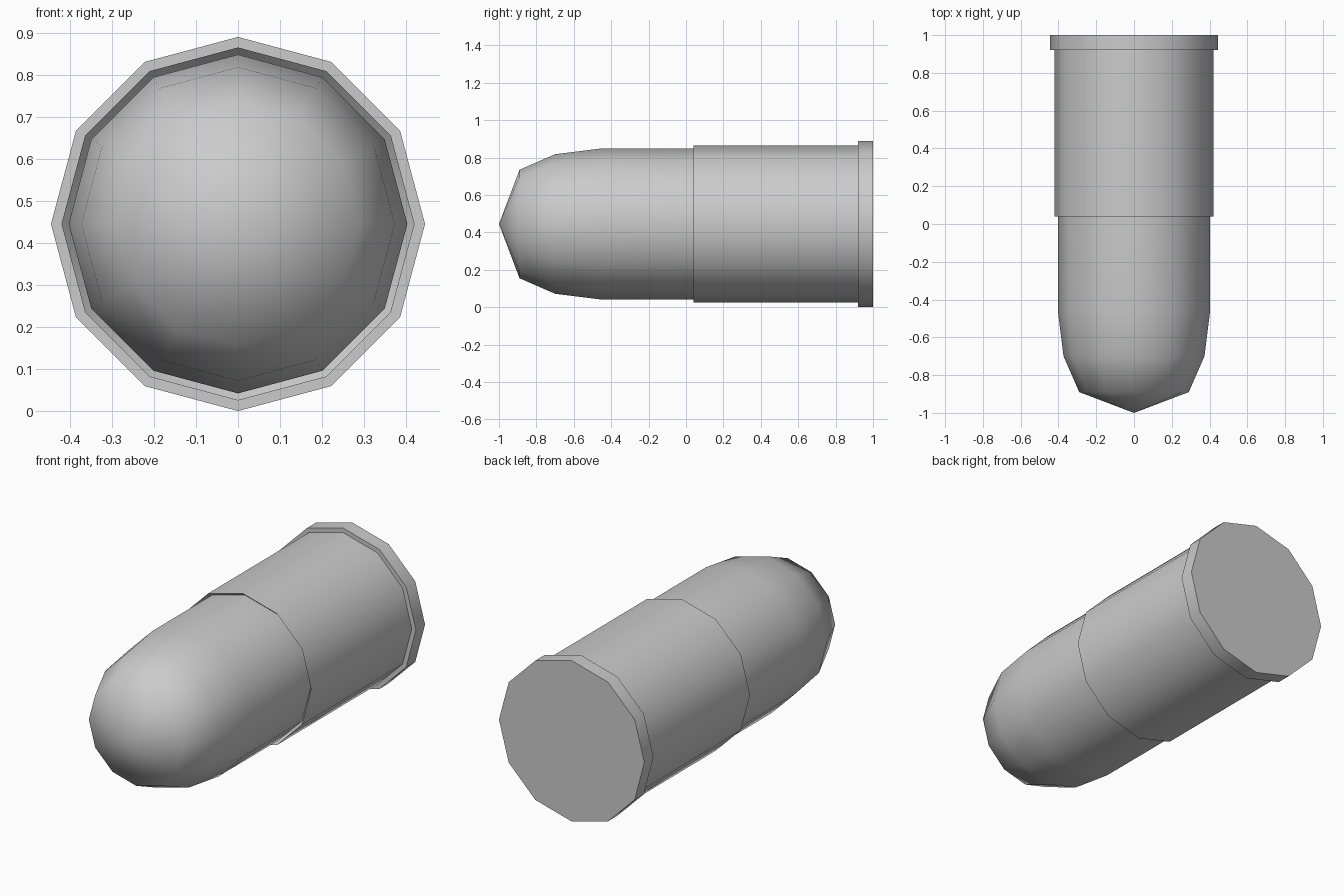
import bpy
import bmesh
import math

SIDES = 12
AXIS_HEIGHT = 0.445

if "Cube" in bpy.data.objects:
    bpy.data.objects.remove(bpy.data.objects["Cube"])

grey = bpy.data.materials.new("plain grey")
colour = (0.6, 0.6, 0.6, 1)
grey.diffuse_color = colour
grey.use_nodes = True
grey.node_tree.nodes["Principled BSDF"].inputs["Base Color"].default_value = colour


def lathe(name, profile):
    """Turn (y, radius) points around the lengthwise axis; zero radius is a pole."""
    bm = bmesh.new()
    rings = []
    for y, r in profile:
        if r == 0:
            rings.append([bm.verts.new((0, y, AXIS_HEIGHT))] * SIDES)
            continue
        angles = [math.tau * i / SIDES for i in range(SIDES)]
        rings.append([bm.verts.new((r * math.cos(a), y, AXIS_HEIGHT + r * math.sin(a)))
                      for a in angles])
    for a, b in zip(rings, rings[1:]):
        for i in range(SIDES):
            j = (i + 1) % SIDES
            corners = dict.fromkeys((a[i], a[j], b[j], b[i]))
            bm.faces.new(list(corners))
    # Flat cap on an open rear end
    if profile[-1][1] > 0:
        bm.faces.new(rings[-1])
    bmesh.ops.recalc_face_normals(bm, faces=bm.faces)
    mesh = bpy.data.meshes.new(name)
    bm.to_mesh(mesh)
    bm.free()
    mesh.materials.append(grey)
    obj = bpy.data.objects.new(name, mesh)
    bpy.context.collection.objects.link(obj)
    bpy.ops.object.select_all(action="DESELECT")
    obj.select_set(True)
    bpy.context.view_layer.objects.active = obj
    bpy.ops.object.shade_smooth_by_angle(angle=math.radians(50))
    return obj


# Rounded nose and straight front body
lathe("nose", [(-1, 0), (-0.89, 0.29), (-0.70, 0.373), (-0.46, 0.403), (0.10, 0.403)])

# Wider rear sleeve with an inward bevelled mouth, then the flanged base
lathe("sleeve_and_rim", [(0.06, 0), (0.06, 0.403), (0.04, 0.42), (0.92, 0.42),
                         (0.92, 0.445), (1, 0.445)])
